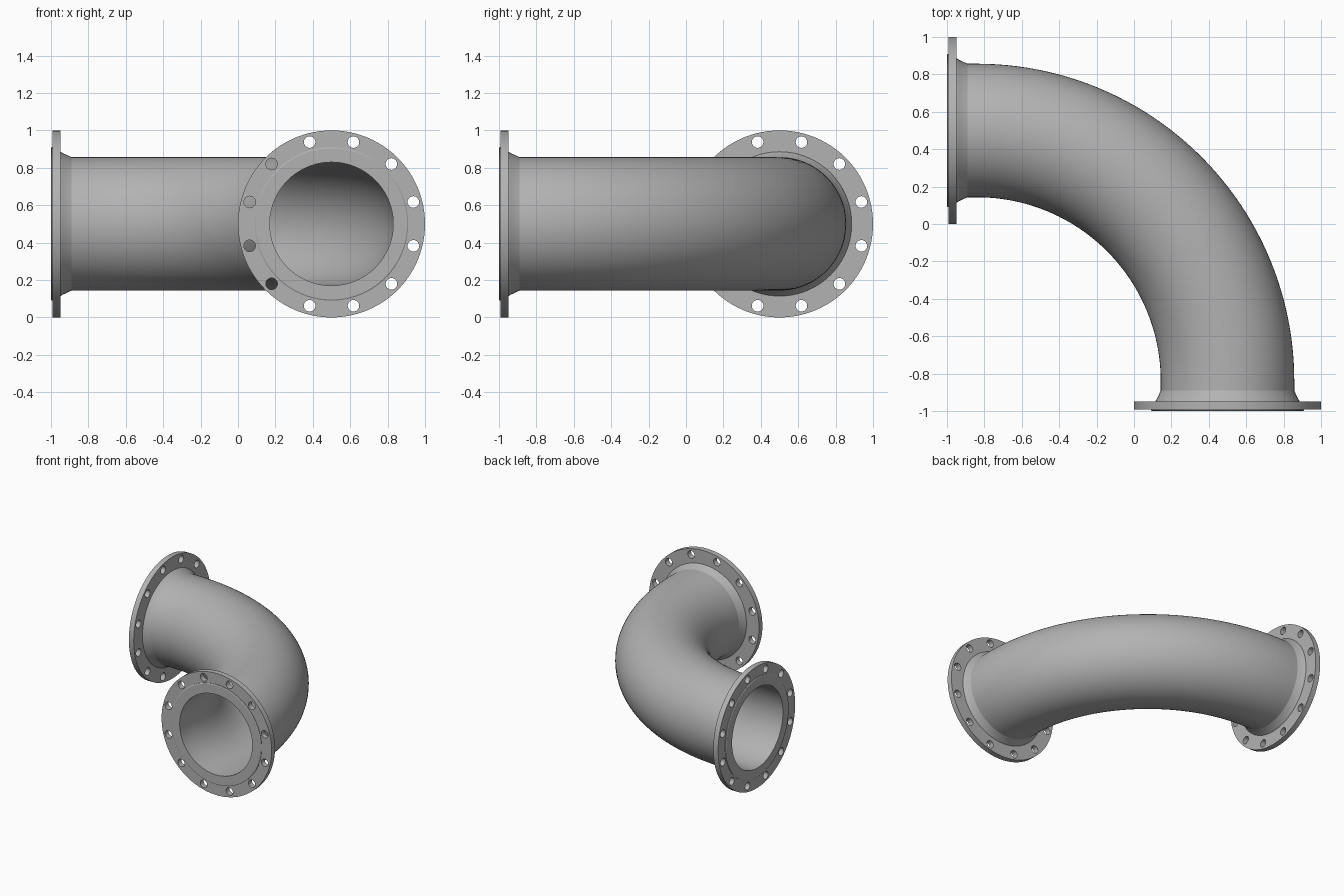
import bpy, bmesh, math
from mathutils import Matrix, Vector

cube = bpy.data.objects.get("Cube")
if cube:
    bpy.data.objects.remove(cube)

OUTER, BORE = 0.357, 0.33      # pipe radii
NECK = 0.11                    # flange length, face to weld seam
BEND = -0.84                   # x and y of the bend centre
SIDES = 96

steel = bpy.data.materials.new("grey steel")
steel.use_nodes = True
colour = (0.45, 0.45, 0.45, 1)
steel.diffuse_color = colour
steel.node_tree.nodes["Principled BSDF"].inputs["Base Color"].default_value = colour


def finish(bm, name, angle):
    bmesh.ops.recalc_face_normals(bm, faces=bm.faces)
    mesh = bpy.data.meshes.new(name)
    bm.to_mesh(mesh)
    bm.free()
    mesh.materials.append(steel)
    obj = bpy.data.objects.new(name, mesh)
    bpy.context.collection.objects.link(obj)
    smooth(obj, angle)
    return obj


def smooth(obj, angle):
    bpy.ops.object.select_all(action="DESELECT")
    obj.select_set(True)
    bpy.context.view_layer.objects.active = obj
    bpy.ops.object.shade_smooth_by_angle(angle=math.radians(angle))


def skin(bm, rings, closed=False):
    """Bridge consecutive rings of vertices with quads."""
    pairs = list(zip(rings, rings[1:]))
    if closed:
        pairs.append((rings[-1], rings[0]))
    for a, b in pairs:
        for i in range(SIDES):
            j = (i + 1) % SIDES
            bm.faces.new((a[i], a[j], b[j], b[i]))


def turn(i, count=SIDES, offset=0.0):
    t = math.tau * (i + offset) / count
    return math.cos(t), math.sin(t)


# Elbow pipe: short straight, quarter bend, short straight
radius = 0.5 - BEND
path = [(Vector((-1 + NECK, 0.5, 0.5)), 90)]
for k in range(49):
    deg = 90 - 90 * k / 48
    a = math.radians(deg)
    path.append((Vector((BEND + radius * math.cos(a), BEND + radius * math.sin(a), 0.5)), deg))
path.append((Vector((0.5, -1 + NECK, 0.5)), 0))

bm = bmesh.new()
walls = []
for r in (OUTER, BORE):
    rings = []
    for centre, deg in path:
        a = math.radians(deg)
        side = Vector((math.cos(a), math.sin(a), 0))
        rings.append([bm.verts.new(centre + r * (c * side + s * Vector((0, 0, 1))))
                      for c, s in map(turn, range(SIDES))])
    walls.append(rings)
skin(bm, walls[0] + walls[1][::-1], closed=True)
finish(bm, "elbow_pipe", 30)


# Flange neck with raised sealing face, turned from a closed profile
def make_neck(name, matrix):
    profile = [(BORE, 0), (0.404, 0), (0.41, 0.004), (0.41, 0.01), (0.39, 0.02),
               (0.386, 0.052), (0.38, 0.06), (0.364, 0.094), (OUTER, NECK), (BORE, NECK)]
    bm = bmesh.new()
    rings = [[bm.verts.new((r * c, r * s, z)) for c, s in map(turn, range(SIDES))]
             for r, z in profile]
    skin(bm, rings, closed=True)
    finish(bm, name, 30).matrix_world = matrix


# Flange plate: extruded disc outline with a ring of bolt holes
def make_plate(name, matrix):
    curve = bpy.data.curves.new(name, "CURVE")
    curve.dimensions = "2D"
    curve.fill_mode = "BOTH"
    curve.extrude = 0.022

    def circle(x, y, r, count):
        spline = curve.splines.new("POLY")
        spline.points.add(count - 1)
        spline.use_cyclic_u = True
        for i, p in enumerate(spline.points):
            c, s = turn(i, count)
            p.co = (x + r * c, y + r * s, 0, 1)

    circle(0, 0, 0.5, SIDES)
    circle(0, 0, 0.36, SIDES)
    for i in range(12):
        c, s = turn(i, 12, 0.5)
        circle(0.453 * c, 0.453 * s, 0.031, 24)
    temp = bpy.data.objects.new(name + "_outline", curve)
    bpy.context.collection.objects.link(temp)
    bpy.context.view_layer.update()
    bm = bmesh.new()
    bm.from_mesh(temp.to_mesh())
    temp.to_mesh_clear()
    bpy.data.objects.remove(temp)
    bmesh.ops.remove_doubles(bm, verts=bm.verts, dist=0.0001)
    bmesh.ops.translate(bm, verts=bm.verts, vec=(0, 0, 0.03))
    finish(bm, name, 30).matrix_world = matrix


# Local z runs from the sealing face into the pipe
ends = {
    "back": Matrix.Translation((-1, 0.5, 0.5)) @ Matrix.Rotation(math.pi / 2, 4, "Y"),
    "front": Matrix.Translation((0.5, -1, 0.5)) @ Matrix.Rotation(-math.pi / 2, 4, "X"),
}
for end, matrix in ends.items():
    make_neck(end + "_flange_neck", matrix)
    make_plate(end + "_flange_plate", matrix)
